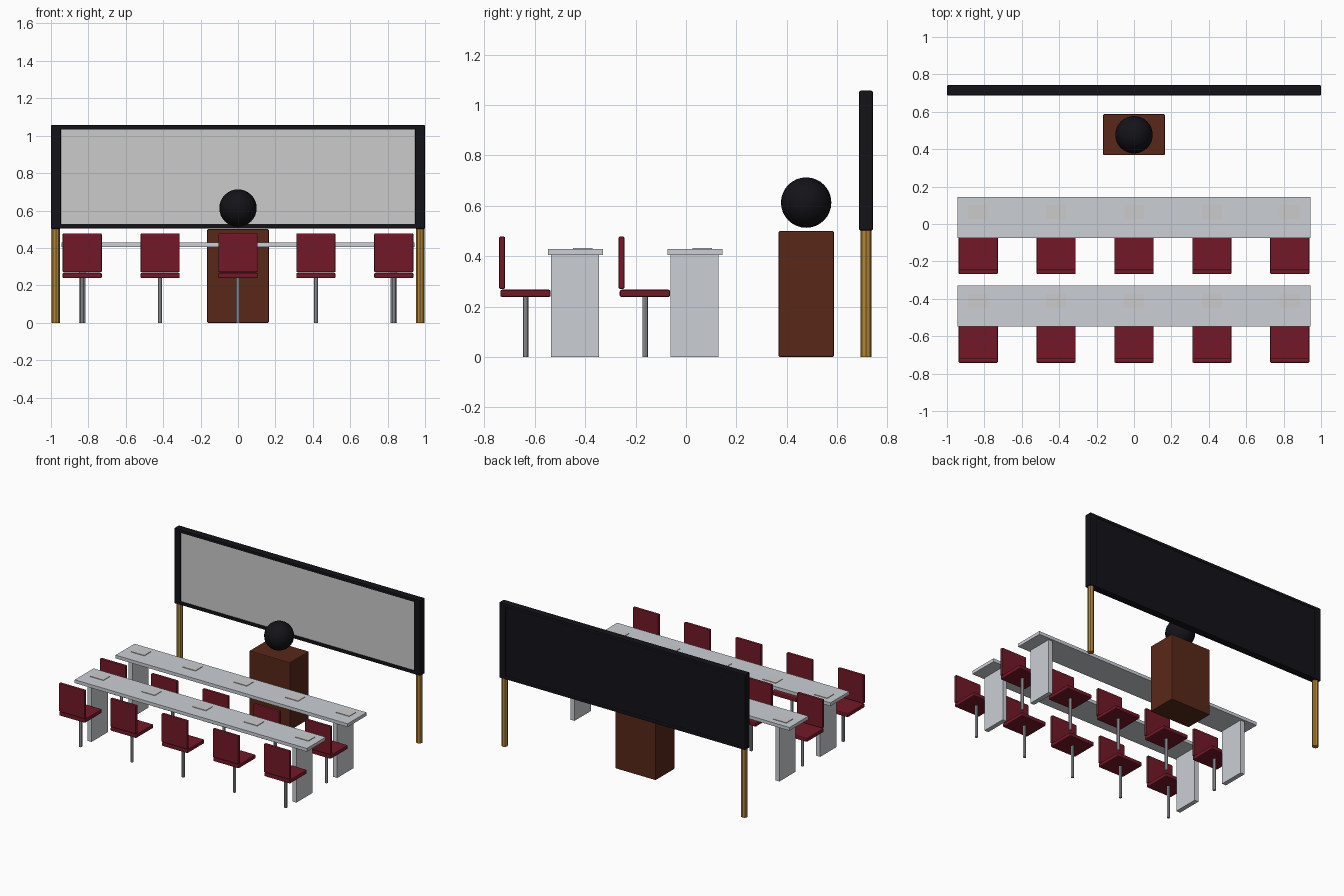
import bpy, bmesh
from mathutils import Matrix, Vector

if "Cube" in bpy.data.objects:
    bpy.data.objects.remove(bpy.data.objects["Cube"])


def material(name, rgb):
    # displayed colour converted to linear
    m = bpy.data.materials.new(name)
    m.diffuse_color = [c ** 2.2 for c in rgb] + [1.0]
    m.use_nodes = True
    m.node_tree.nodes["Principled BSDF"].inputs["Base Color"].default_value = m.diffuse_color
    return m


RED = material("red_fabric", (0.45, 0.12, 0.17))
BLACK = material("black", (0.10, 0.10, 0.12))
BROWN = material("brown_wood", (0.35, 0.17, 0.12))
GOLD = material("brass", (0.70, 0.52, 0.23))
PALE = material("pale_top", (0.79, 0.81, 0.83))
STEEL = material("steel", (0.66, 0.67, 0.69))


def finish(name, bm, mat):
    me = bpy.data.meshes.new(name)
    bm.to_mesh(me)
    bm.free()
    ob = bpy.data.objects.new(name, me)
    bpy.context.collection.objects.link(ob)
    if mat:
        me.materials.append(mat)
    return ob


def box(name, x, y, z, mat=None, bevel=0.0):
    # x, y, z are (low, high) pairs
    bm = bmesh.new()
    size = Vector((x[1] - x[0], y[1] - y[0], z[1] - z[0]))
    mid = Vector((sum(x), sum(y), sum(z))) / 2
    bmesh.ops.create_cube(bm, size=1,
                          matrix=Matrix.Translation(mid) @ Matrix.Diagonal((*size, 1)))
    if bevel:
        bmesh.ops.bevel(bm, geom=bm.edges[:], offset=bevel, segments=2,
                        profile=0.5, affect='EDGES')
    return finish(name, bm, mat)


def pole(name, x, y, z0, z1, r, mat):
    bm = bmesh.new()
    bmesh.ops.create_cone(bm, cap_ends=True, segments=8, radius1=r, radius2=r, depth=z1 - z0,
                          matrix=Matrix.Translation((x, y, (z0 + z1) / 2)))
    return finish(name, bm, mat)


# screen: frame bars, black backing, grey surface, two posts
FY = (0.687, 0.742)
for s, side in ((-1, "left"), (1, "right")):
    box(f"screen_{side}_bar", sorted((s * 0.946, s)), FY, (0.502, 1.057), BLACK, 0.006)
    pole(f"screen_{side}_post", s * 0.974, 0.7145, 0, 1.054, 0.022, GOLD)
box("screen_top_bar", (-0.98, 0.98), FY, (1.032, 1.056), BLACK, 0.005)
box("screen_bottom_bar", (-0.98, 0.98), FY, (0.503, 0.529), BLACK, 0.005)
box("screen_backing", (-0.96, 0.96), (0.70, 0.739), (0.515, 1.045), BLACK)
box("screen_surface", (-0.95, 0.95), (0.692, 0.70), (0.525, 1.036))

# lectern with a ball hovering just above it
box("lectern", (-0.165, 0.165), (0.368, 0.587), (0, 0.5), BROWN, 0.005)
bm = bmesh.new()
bmesh.ops.create_uvsphere(bm, u_segments=32, v_segments=16, radius=0.1,
                          matrix=Matrix.Translation((0, 0.477, 0.613)))
for f in bm.faces:
    f.smooth = True
finish("ball", bm, BLACK)

# two rows of desk, each with five chairs and papers
for row, dy in (("near", 0.0), ("far", 0.474)):
    box(f"{row}_desk_top", (-0.943, 0.943), (-0.548 + dy, -0.329 + dy), (0.404, 0.428), PALE)
    for s, side in ((-1, "left"), (1, "right")):
        box(f"{row}_desk_{side}_leg", sorted((s * 0.816, s * 0.849)),
            (-0.535 + dy, -0.345 + dy), (0, 0.405), PALE)
    for i in range(5):
        x = (i - 2) * 0.4165
        w = (x - 0.105, x + 0.105)
        box(f"{row}_paper_{i + 1}", (x - 0.054, x + 0.054),
            (-0.449 + dy, -0.371 + dy), (0.427, 0.432))
        box(f"{row}_seat_{i + 1}", w, (-0.737 + dy, -0.537 + dy), (0.238, 0.267), RED, 0.007)
        box(f"{row}_backrest_{i + 1}", w, (-0.742 + dy, -0.718 + dy), (0.27, 0.478), RED, 0.006)
        pole(f"{row}_chair_post_{i + 1}", x, -0.636 + dy, 0, 0.242, 0.011, STEEL)
